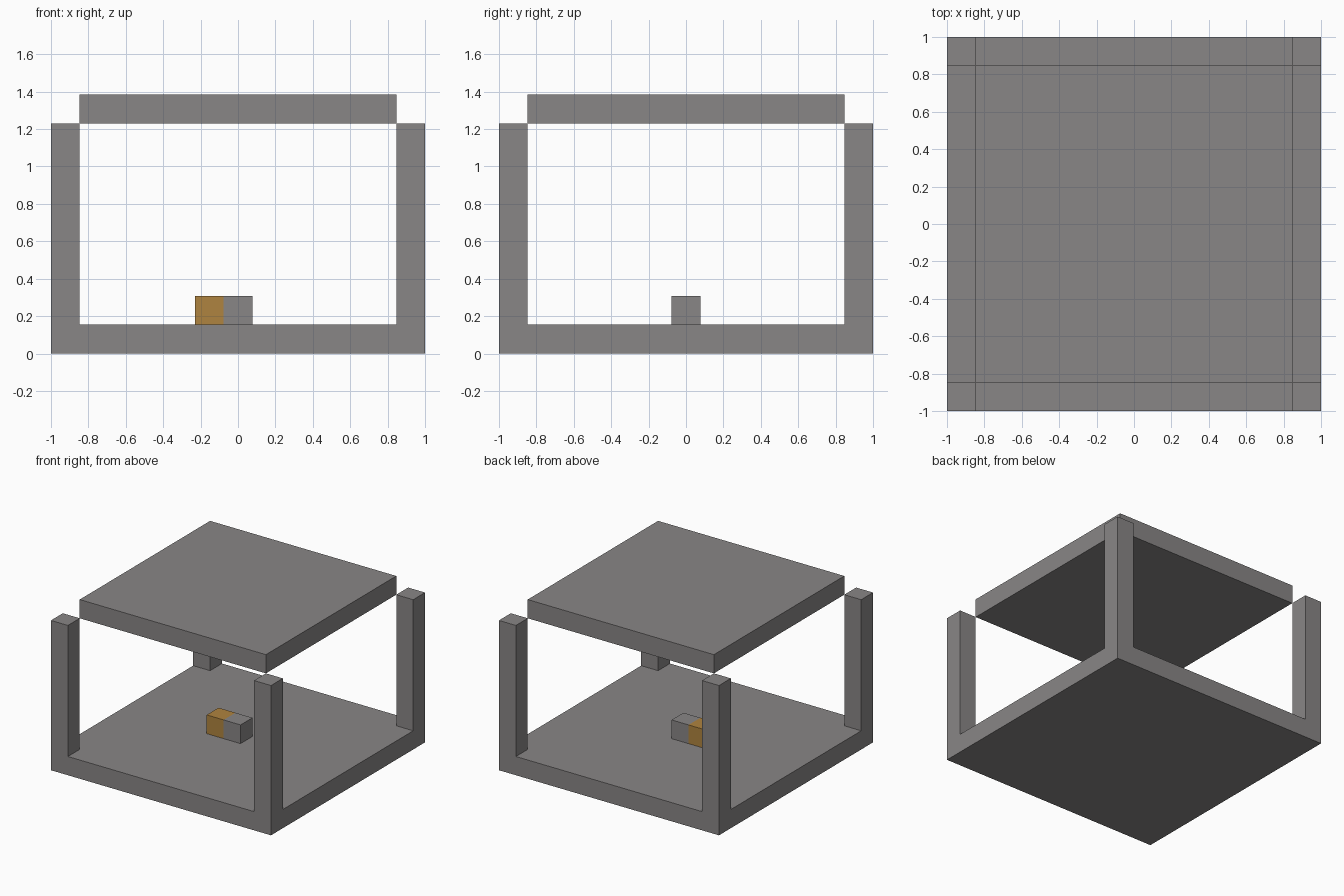
import bpy

cube = bpy.data.objects.get("Cube")
if cube:
    bpy.data.objects.remove(cube, do_unlink=True)

U = 2 / 13  # one block


def material(name, rgb):
    m = bpy.data.materials.new(name)
    m.use_nodes = True
    color = (*rgb, 1)
    m.diffuse_color = color
    m.node_tree.nodes["Principled BSDF"].inputs["Base Color"].default_value = color
    return m


def box(name, center, size, mat):
    """Box with centre and size in blocks; centre z is its underside."""
    x, y, z = center
    bpy.ops.mesh.primitive_cube_add(size=1, location=(x * U, y * U, (z + size[2] / 2) * U))
    ob = bpy.context.object
    ob.name = name
    ob.scale = [s * U for s in size]
    bpy.ops.object.transform_apply(location=False, rotation=False, scale=True)
    ob.data.materials.append(mat)
    return ob


grey = material("stone grey", (0.25, 0.24, 0.24))
orange = material("ochre orange", (0.43, 0.23, 0.05))

# Floor and floating roof slab
box("floor", (0, 0, 0), (13, 13, 1), grey)
box("roof", (0, 0, 8), (11, 11, 1), grey)

# Corner posts
for side, sx in (("left", 1), ("right", -1)):
    for end, sy in (("front", -1), ("back", 1)):
        box(f"{end}_{side}_post", (6 * sx, 6 * sy, 1), (1, 1, 7), grey)

# Two blocks in the middle of the floor
box("centre_block", (0, 0, 1), (1, 1, 1), grey)
box("orange_block", (-1, 0, 1), (1, 1, 1), orange)
